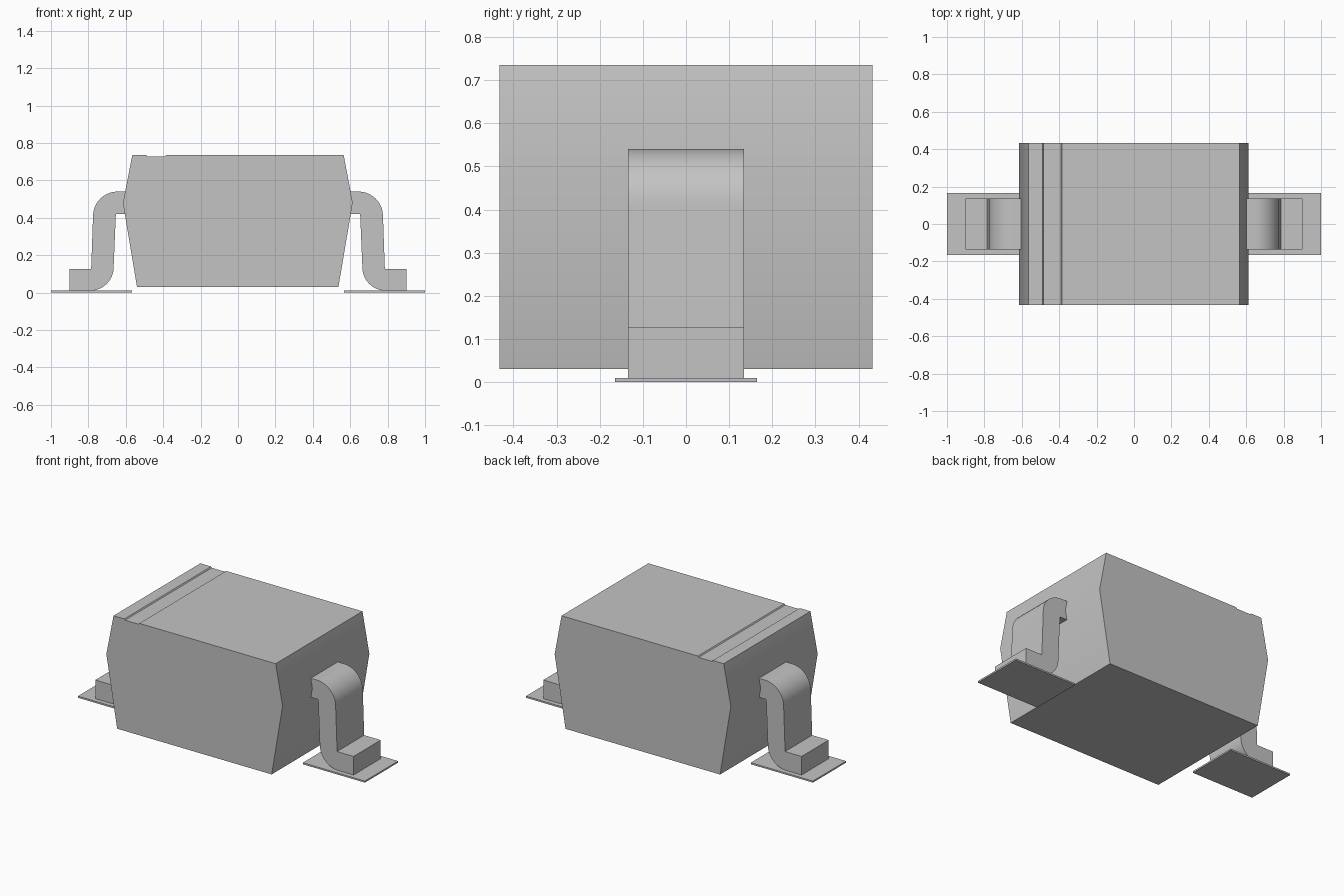
import bpy
import bmesh
import math

cube = bpy.data.objects.get("Cube")
if cube:
    bpy.data.objects.remove(cube, do_unlink=True)

# Single neutral grey
GREY = (0.55, 0.55, 0.55, 1.0)
mat = bpy.data.materials.new("plain grey")
mat.use_nodes = True
mat.diffuse_color = GREY
mat.node_tree.nodes["Principled BSDF"].inputs["Base Color"].default_value = GREY


def extrude_profile(name, profile, half_depth):
    """Extrude a closed (x, z) profile along y, centred on y = 0."""
    bm = bmesh.new()
    face = bm.faces.new([bm.verts.new((x, -half_depth, z)) for x, z in profile])
    out = bmesh.ops.extrude_face_region(bm, geom=[face])
    verts = [v for v in out["geom"] if isinstance(v, bmesh.types.BMVert)]
    bmesh.ops.translate(bm, verts=verts, vec=(0, 2 * half_depth, 0))
    bmesh.ops.recalc_face_normals(bm, faces=bm.faces)
    mesh = bpy.data.meshes.new(name)
    bm.to_mesh(mesh)
    bm.free()
    mesh.materials.append(mat)
    obj = bpy.data.objects.new(name, mesh)
    bpy.context.collection.objects.link(obj)
    bpy.ops.object.select_all(action="DESELECT")
    obj.select_set(True)
    bpy.context.view_layer.objects.active = obj
    bpy.ops.object.shade_smooth_by_angle(angle=math.radians(30))
    return obj


def arc(cx, cz, rx, rz, start, end, steps=10):
    """Points of an elliptical arc, angles in degrees."""
    angles = [math.radians(start + (end - start) * i / steps) for i in range(steps + 1)]
    return [(cx + rx * math.cos(a), cz + rz * math.sin(a)) for a in angles]


# Body with tapered ends and a shallow marking groove across the top
TOP, GROOVE = 0.735, 0.728
extrude_profile("body", [
    (-0.54, 0.03), (0.537, 0.03), (0.613, 0.48), (0.565, TOP),
    (-0.385, TOP), (-0.39, GROOVE), (-0.485, GROOVE), (-0.49, TOP),
    (-0.565, TOP), (-0.615, 0.48)], 0.432)

# Bent lead: out of the body, down, then out along the pad
lead = [(0.56, 0.42), (0.56, 0.54)]
lead += arc(0.643, 0.41, 0.132, 0.13, 90, 0)
lead += [(0.785, 0.127), (0.90, 0.127), (0.90, 0.01)]
lead += arc(0.79, 0.135, 0.125, 0.125, 270, 180)
lead += [(0.653, 0.42)]

# Flat solder pad
pad = [(0.567, 0.0), (1.0, 0.0), (1.0, 0.01), (0.567, 0.01)]

for side, sign in (("left", 1), ("right", -1)):
    extrude_profile(side + "_lead", [(sign * x, z) for x, z in lead], 0.135)
    extrude_profile(side + "_pad", [(sign * x, z) for x, z in pad], 0.165)
